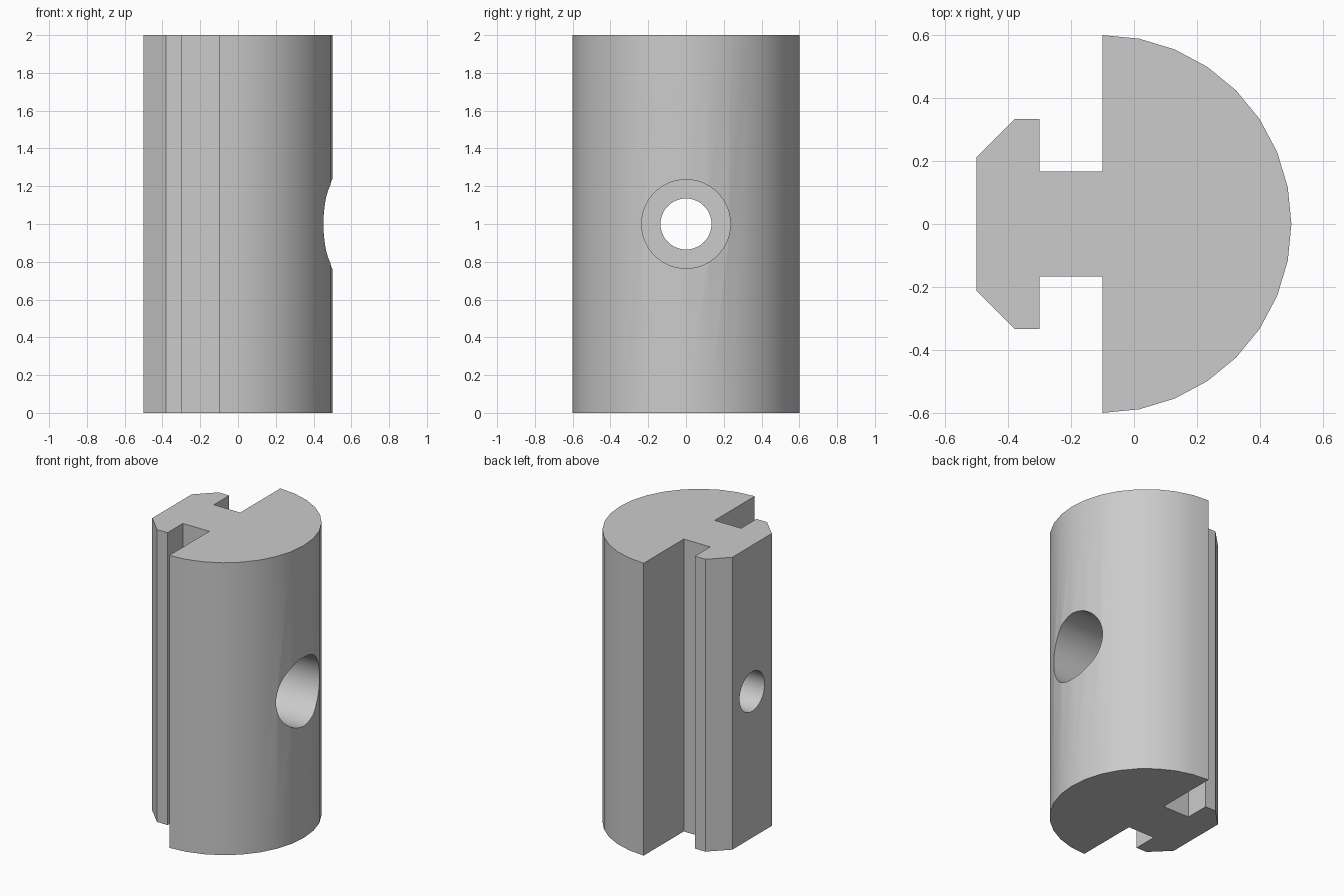
import bpy, bmesh, math

cube = bpy.data.objects.get("Cube")
if cube:
    bpy.data.objects.remove(cube)

HEIGHT = 2.0
RADIUS = 0.6
FLAT_X = -0.1      # flat back of the half-round body
ARC_STEPS = 16

grey = bpy.data.materials.new("plain_grey")
grey.use_nodes = True
colour = (0.6, 0.6, 0.6, 1)
grey.diffuse_color = colour
grey.node_tree.nodes["Principled BSDF"].inputs["Base Color"].default_value = colour

# Cross-section: half-round body, then neck and chamfered T head
outline = []
for i in range(ARC_STEPS + 1):
    a = -math.pi / 2 + math.pi * i / ARC_STEPS
    outline.append((FLAT_X + RADIUS * math.cos(a), RADIUS * math.sin(a)))
t_side = [(FLAT_X, 0.167), (-0.3, 0.167), (-0.3, 0.333), (-0.38, 0.333), (-0.5, 0.213)]
outline += t_side + [(x, -y) for x, y in reversed(t_side)]

# Extrude the cross-section upwards
bm = bmesh.new()
base = bm.faces.new([bm.verts.new((x, y, 0)) for x, y in outline])
top = bmesh.ops.extrude_face_region(bm, geom=[base])["geom"]
bmesh.ops.translate(bm, vec=(0, 0, HEIGHT),
                    verts=[v for v in top if isinstance(v, bmesh.types.BMVert)])
bmesh.ops.recalc_face_normals(bm, faces=bm.faces)
mesh = bpy.data.meshes.new("slot_block")
bm.to_mesh(mesh)
bm.free()
mesh.materials.append(grey)
block = bpy.data.objects.new("slot_block", mesh)
bpy.context.collection.objects.link(block)


def bore(name, radius, x_start, x_end):
    """Cut a round hole along x at mid height."""
    bpy.ops.mesh.primitive_cylinder_add(
        vertices=64, radius=radius, depth=x_end - x_start,
        location=((x_start + x_end) / 2, 0, HEIGHT / 2), rotation=(0, math.pi / 2, 0))
    cutter = bpy.context.object
    cutter.name = name
    cutter.hide_render = True
    cutter.data.materials.append(grey)
    mod = block.modifiers.new(name, "BOOLEAN")
    mod.operation = "DIFFERENCE"
    mod.solver = "EXACT"
    mod.object = cutter
    bpy.context.view_layer.objects.active = block
    bpy.ops.object.modifier_apply(modifier=mod.name)
    bpy.data.objects.remove(cutter)


# Wide screw-head recess from the round side, narrow hole right through
bore("screw_head_recess", 0.235, 0.0, 0.8)
bore("screw_hole", 0.135, -0.8, 0.8)

bpy.ops.object.select_all(action="DESELECT")
block.select_set(True)
bpy.context.view_layer.objects.active = block
bpy.ops.object.shade_smooth_by_angle(angle=math.radians(30))
